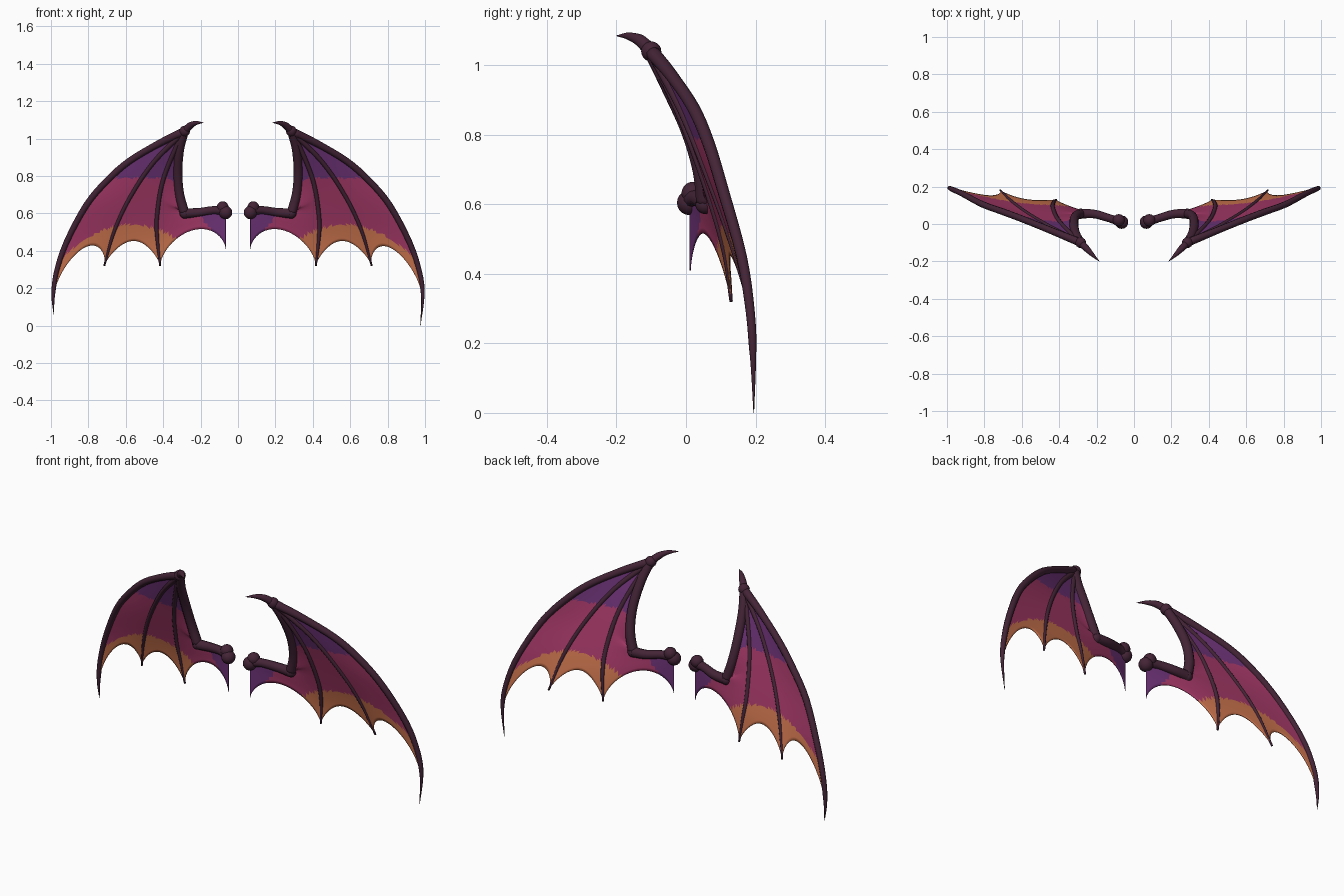
import bpy, bmesh, math
from mathutils import Vector

if "Cube" in bpy.data.objects:
    bpy.data.objects.remove(bpy.data.objects["Cube"])


def material(name, rgb):
    m = bpy.data.materials.new(name)
    m.diffuse_color = (*rgb, 1)
    m.use_nodes = True
    m.node_tree.nodes["Principled BSDF"].inputs["Base Color"].default_value = m.diffuse_color
    return m


BONE = material("dark_bone", (0.058, 0.018, 0.038))
PURPLE = material("purple_membrane", (0.150, 0.032, 0.180))
MAGENTA = material("magenta_membrane", (0.370, 0.040, 0.135))
ORANGE = material("orange_membrane", (0.600, 0.175, 0.076))


def spline(pts, sub=5):
    """Catmull-Rom curve through the points."""
    p = [Vector(q) for q in pts]
    p = [2 * p[0] - p[1]] + p + [2 * p[-1] - p[-2]]
    out = []
    for a, b, c, d in zip(p, p[1:], p[2:], p[3:]):
        for k in range(sub):
            t = k / sub
            out.append(0.5 * (2 * b + (c - a) * t + (2 * a - 5 * b + 4 * c - d) * t * t
                              + (3 * b - a - 3 * c + d) * t ** 3))
    return out + [p[-2]]


def at(curve, s):
    """Point at arc-length fraction s."""
    lens = [(b - a).length for a, b in zip(curve, curve[1:])]
    left = s * sum(lens)
    for a, b, l in zip(curve, curve[1:], lens):
        if left <= l:
            return a.lerp(b, left / l if l else 0)
        left -= l
    return curve[-1].copy()


def finish(bm, name, mats, side):
    for v in bm.verts:
        v.co.x *= side
    bmesh.ops.recalc_face_normals(bm, faces=bm.faces)
    me = bpy.data.meshes.new(name)
    bm.to_mesh(me)
    bm.free()
    for m in mats:
        me.materials.append(m)
    ob = bpy.data.objects.new(name, me)
    bpy.context.collection.objects.link(ob)
    me.polygons.foreach_set("use_smooth", [True] * len(me.polygons))
    return ob


def tube(name, curve, radii, side, sides=10):
    """Tapered bone; radii are spread evenly along the curve."""
    bm = bmesh.new()
    rings, n = [], len(curve) - 1
    for i, c in enumerate(curve):
        tan = (curve[min(i + 1, n)] - curve[max(i - 1, 0)]).normalized()
        u = tan.cross(Vector((0, 1, 0))).normalized()
        w = tan.cross(u)
        f = i / n * (len(radii) - 1)
        k = min(int(f), len(radii) - 2)
        r = radii[k] + (radii[k + 1] - radii[k]) * (f - k)
        rings.append([bm.verts.new(c + r * (u * math.cos(a) + w * math.sin(a)))
                      for a in (2 * math.pi * j / sides for j in range(sides))])
    for A, B in zip(rings, rings[1:]):
        for j in range(sides):
            bm.faces.new((A[j], A[j - 1], B[j - 1], B[j]))
    bm.faces.new(rings[0])
    bm.faces.new(rings[-1])
    return finish(bm, name, [BONE], side)


def knob(name, c, r, side):
    bm = bmesh.new()
    bmesh.ops.create_uvsphere(bm, u_segments=14, v_segments=10, radius=r)
    bmesh.ops.translate(bm, verts=bm.verts, vec=c)
    return finish(bm, name, [BONE], side)


def colour_of(c):
    if c.z > 0.79 or c.x < 0.19 + 0.8 * (c.z - 0.57):
        return 0
    return 2 if c.z < 0.54 - 1.3 * (c.x - 0.57) ** 2 else 1


WRIST = (0.285, -0.10, 1.04)
ELBOW = (0.285, 0.055, 0.60)


def wing(side, label, tip):
    upper = spline([(0.065, 0.01, 0.615), (0.13, 0.03, 0.617), (0.21, 0.053, 0.605), ELBOW])
    fore = spline([ELBOW, (0.312, 0.042, 0.70), (0.322, 0.005, 0.82), (0.312, -0.05, 0.94), WRIST])
    lead = spline([WRIST, (0.42, -0.045, 0.975), (0.58, 0.02, 0.88), (0.70, 0.065, 0.775),
                   (0.81, 0.105, 0.645), (0.915, 0.16, 0.45), (0.97, 0.185, 0.29),
                   (0.988, 0.193, 0.16), tip], 4)
    mid = spline([WRIST, (0.45, -0.015, 0.875), (0.575, 0.06, 0.69), (0.66, 0.125, 0.51),
                  (0.715, 0.18, 0.32)])
    inner = spline([WRIST, (0.355, -0.035, 0.90), (0.408, 0.025, 0.75), (0.434, 0.085, 0.57),
                    (0.43, 0.115, 0.45), (0.416, 0.13, 0.32)])
    thumb = spline([WRIST, (0.255, -0.13, 1.07), (0.222, -0.165, 1.084), (0.185, -0.2, 1.085)])

    # bones and joints
    tube(label + "_upper_arm", upper, [0.027, 0.022, 0.024, 0.027], side)
    tube(label + "_forearm", fore, [0.026, 0.024, 0.024, 0.022], side)
    tube(label + "_leading_finger", lead, [0.022, 0.018, 0.018, 0.017, 0.015, 0.012, 0.001], side)
    tube(label + "_middle_finger", mid, [0.015, 0.012, 0.011, 0.010, 0.005], side)
    tube(label + "_inner_finger", inner, [0.015, 0.012, 0.012, 0.011, 0.005], side)
    tube(label + "_thumb_claw", thumb, [0.021, 0.018, 0.011, 0.001], side)
    knob(label + "_shoulder", (0.066, 0.010, 0.605), 0.036, side)
    knob(label + "_shoulder_bump", (0.082, 0.020, 0.632), 0.033, side)
    knob(label + "_elbow", ELBOW, 0.028, side)
    knob(label + "_wrist", WRIST, 0.029, side)

    # membrane: three ruled panels with scalloped lower edges
    body_edge = [Vector((0.065, 0.012, 0.60 - 0.19 * k / 6)) for k in range(7)]
    arm = fore[::-1] + upper[::-1][1:] + body_edge
    outer = [p for p in lead if p.z > 0.12]
    bm = bmesh.new()
    rows, cols = 44, 26
    for A, B, depth in ((inner, arm, 0.17), (mid, inner, 0.165), (outer, mid, 0.19)):
        grid = []
        for i in range(rows + 1):
            row = []
            for j in range(cols + 1):
                t = 0.5 - 0.5 * math.cos(math.pi * j / cols)
                end = 1 - depth * (4 * t * (1 - t)) ** 0.65
                s = 0.02 + (end - 0.02) * i / rows
                row.append(bm.verts.new(at(A, s).lerp(at(B, s), t)))
            grid.append(row)
        for P, Q in zip(grid, grid[1:]):
            for j in range(cols):
                bm.faces.new((P[j], P[j + 1], Q[j + 1], Q[j]))
    bmesh.ops.remove_doubles(bm, verts=bm.verts, dist=0.0003)
    for f in bm.faces:
        f.material_index = colour_of(f.calc_center_median())
    ob = finish(bm, label + "_membrane", [PURPLE, MAGENTA, ORANGE], side)
    mod = ob.modifiers.new("thickness", "SOLIDIFY")
    mod.thickness = 0.004
    mod.offset = 0


wing(1, "right", (0.975, 0.195, 0.0))
wing(-1, "left", (0.985, 0.196, 0.06))
